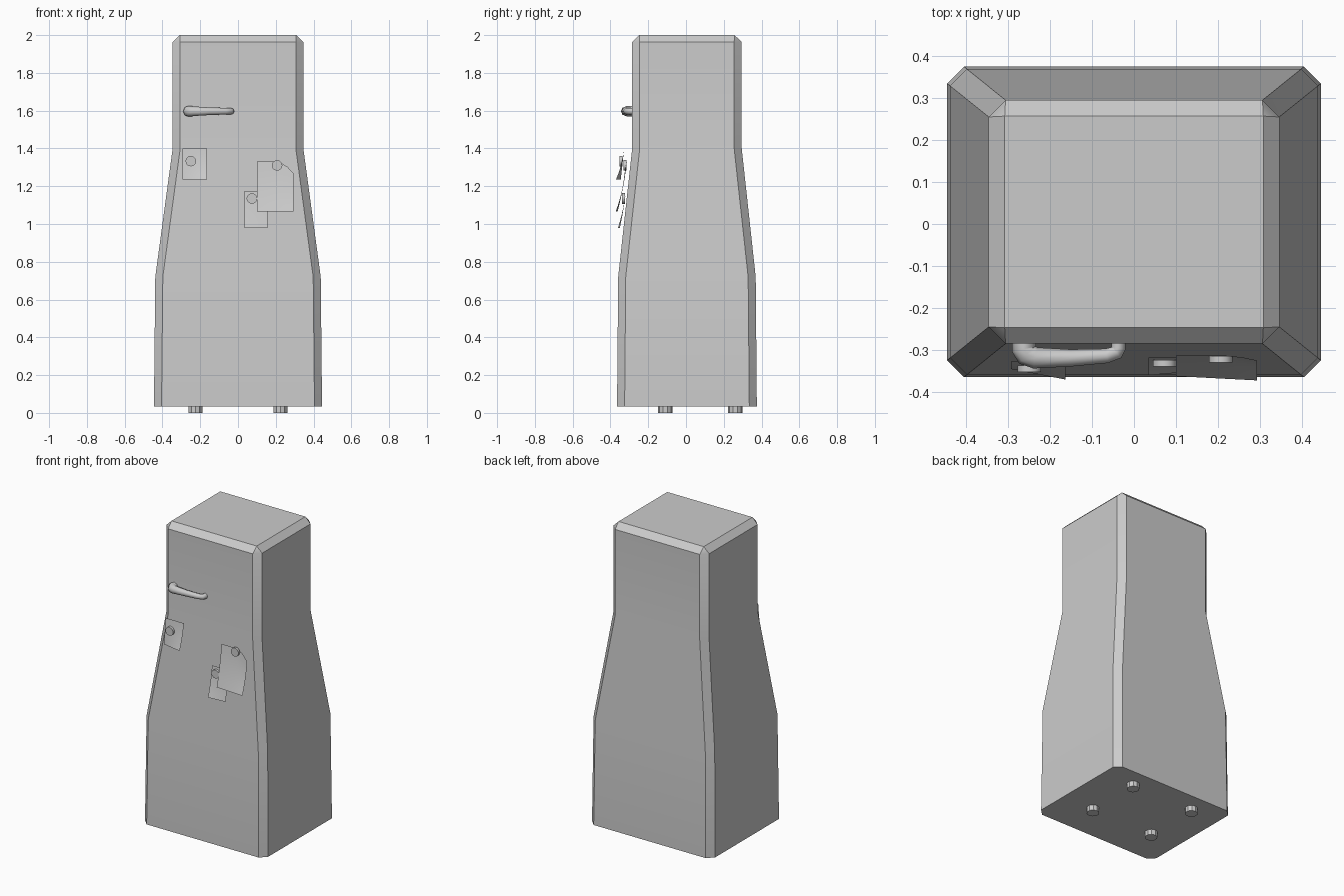
import bpy, bmesh, math
from mathutils import Matrix

cube = bpy.data.objects.get("Cube")
if cube:
    bpy.data.objects.remove(cube)

grey = bpy.data.materials.new("light grey")
grey.use_nodes = True
colour = (0.6, 0.6, 0.6, 1)
grey.diffuse_color = colour
grey.node_tree.nodes["Principled BSDF"].inputs["Base Color"].default_value = colour


def finish(obj, angle=35):
    obj.data.materials.append(grey)
    bpy.ops.object.select_all(action="DESELECT")
    obj.select_set(True)
    bpy.context.view_layer.objects.active = obj
    if obj.type == "CURVE":
        bpy.ops.object.convert(target="MESH")
    bpy.ops.object.shade_smooth_by_angle(angle=math.radians(angle))


def from_bmesh(name, bm):
    mesh = bpy.data.meshes.new(name)
    bm.to_mesh(mesh)
    bm.free()
    obj = bpy.data.objects.new(name, mesh)
    bpy.context.collection.objects.link(obj)
    finish(obj)
    return obj


# Tapered cabinet: stacked rectangles with cut corners, bevelled at the top
CUT, MID_Y = 0.04, 0.005
bm = bmesh.new()


def ring(hx, hy, z, cut=CUT):
    corners = []
    for sx, sy in ((1, 1), (-1, 1), (-1, -1), (1, -1)):
        pair = [(sx * hx, sy * (hy - cut)), (sx * (hx - cut), sy * hy)]
        corners += pair if sx * sy > 0 else pair[::-1]
    return [bm.verts.new((x, y + MID_Y, z)) for x, y in corners]


rings = [ring(0.445, 0.37, 0.035), ring(0.438, 0.364, 0.72),
         ring(0.346, 0.29, 1.4), ring(0.346, 0.29, 1.963),
         ring(0.308, 0.252, 2.0, 0)]
for low, high in zip(rings, rings[1:]):
    for i in range(8):
        j = (i + 1) % 8
        bm.faces.new((low[i], low[j], high[j], high[i]))
bm.faces.new(rings[0][::-1])
bm.faces.new(rings[-1])
bmesh.ops.remove_doubles(bm, verts=bm.verts, dist=0.0005)
bmesh.ops.recalc_face_normals(bm, faces=bm.faces)
from_bmesh("cabinet", bm)


# Round feet and note magnets
def disc(name, place, radius, depth, sides, turn=0):
    bm = bmesh.new()
    matrix = Matrix.Translation(place) @ Matrix.Rotation(turn, 4, "X")
    bmesh.ops.create_cone(bm, cap_ends=True, segments=sides, radius1=radius,
                          radius2=radius, depth=depth, matrix=matrix)
    return from_bmesh(name, bm)


for side, x in (("left", 0.225), ("right", -0.225)):
    for end, y in (("front", -0.11), ("back", 0.26)):
        disc(f"{end}_{side}_foot", (x, y, 0.02), 0.038, 0.04, 10)

# Door handle: tapered bar with both ends bent back to the door
curve = bpy.data.curves.new("door_handle", "CURVE")
curve.dimensions = "3D"
curve.bevel_depth = 0.029
curve.bevel_resolution = 2
curve.use_fill_caps = True
path = [(-0.262, -0.27, 1), (-0.262, -0.298, 1), (-0.255, -0.311, 0.98),
        (-0.235, -0.319, 0.88), (-0.15, -0.319, 0.7), (-0.065, -0.314, 0.6),
        (-0.042, -0.306, 0.6), (-0.037, -0.295, 0.6), (-0.037, -0.27, 0.6)]
spline = curve.splines.new("POLY")
spline.points.add(len(path) - 1)
for point, (x, y, size) in zip(spline.points, path):
    point.co = (x, y, 1.597, 1)
    point.radius = size
handle = bpy.data.objects.new("door_handle", curve)
bpy.context.collection.objects.link(handle)
finish(handle, 50)


# Paper notes: thin sheets curling away from the sloping door
def door_y(z):
    return -0.285 - (1.4 - z) * 0.112


def note(name, x0, x1, z0, z1, gap, lift_left, lift_right, droop=0.0):
    bm = bmesh.new()
    n = 6
    rows = []
    for j in range(n + 1):
        v = j / n
        row = []
        for i in range(n + 1):
            u = i / n
            z = z1 + (z0 - z1) * v
            lift = (lift_left + (lift_right - lift_left) * u) * v ** 2
            drop = droop * max(0, u - 0.5) ** 2 * 4 * (1 - v)
            y = door_y(z) - gap - lift - drop * 0.2
            row.append(bm.verts.new((x0 + (x1 - x0) * u, y, z - drop)))
        rows.append(row)
    for a, b in zip(rows, rows[1:]):
        for i in range(n):
            bm.faces.new((a[i], b[i], b[i + 1], a[i + 1]))
    return from_bmesh(name, bm)


note("right_note", -0.293, -0.163, 1.235, 1.4, 0.042, 0.0, 0.025)
note("large_note", 0.1, 0.293, 1.065, 1.33, 0.02, 0.02, 0.03, 0.06)
note("small_note", 0.035, 0.155, 0.98, 1.175, 0.008, 0.02, 0.01)

for name, x, y, z in (("right", -0.25, -0.345, 1.333),
                      ("large", 0.207, -0.322, 1.31),
                      ("small", 0.073, -0.332, 1.135)):
    disc(f"{name}_note_magnet", (x, y, z), 0.028, 0.016, 12, math.pi / 2)
